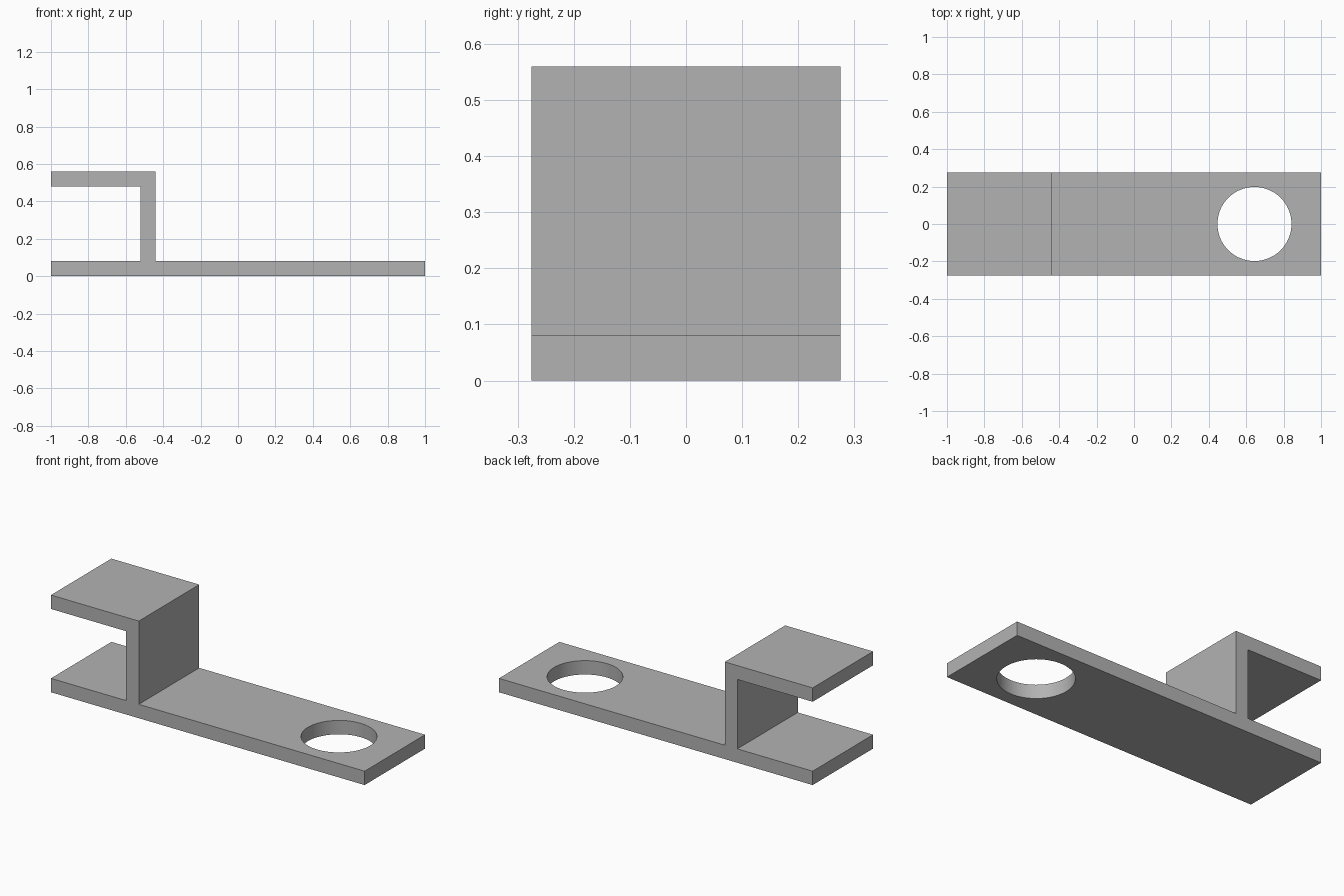
import bpy
import bmesh
import math

cube = bpy.data.objects.get("Cube")
if cube:
    bpy.data.objects.remove(cube, do_unlink=True)

WIDTH = 0.55      # depth along y
THICK = 0.08      # sheet thickness
HEIGHT = 0.56
WALL_X = -0.44    # outer face of the upright
HOLE_X, HOLE_R = 0.644, 0.198

grey = bpy.data.materials.new("plain grey")
grey.use_nodes = True
colour = (0.45, 0.45, 0.45, 1)
grey.diffuse_color = colour
grey.node_tree.nodes["Principled BSDF"].inputs["Base Color"].default_value = colour


def link_mesh(name, bm):
    bmesh.ops.recalc_face_normals(bm, faces=bm.faces)
    mesh = bpy.data.meshes.new(name)
    bm.to_mesh(mesh)
    bm.free()
    obj = bpy.data.objects.new(name, mesh)
    bpy.context.collection.objects.link(obj)
    mesh.materials.append(grey)
    return obj


# Side profile: base strip, upright wall and top flange in one outline
inner = WALL_X - THICK
profile = [(-1, 0), (1, 0), (1, THICK), (WALL_X, THICK), (WALL_X, HEIGHT),
           (-1, HEIGHT), (-1, HEIGHT - THICK), (inner, HEIGHT - THICK),
           (inner, THICK), (-1, THICK)]
bm = bmesh.new()
face = bm.faces.new([bm.verts.new((x, -WIDTH / 2, z)) for x, z in profile])
swept = bmesh.ops.extrude_face_region(bm, geom=[face])["geom"]
bmesh.ops.translate(bm, vec=(0, WIDTH, 0),
                    verts=[v for v in swept if isinstance(v, bmesh.types.BMVert)])
bracket = link_mesh("bracket", bm)

# Round hole through the long end of the base
bm = bmesh.new()
bmesh.ops.create_cone(bm, cap_ends=True, segments=64, radius1=HOLE_R,
                      radius2=HOLE_R, depth=THICK * 3)
cutter = link_mesh("hole_cutter", bm)
cutter.location = (HOLE_X, 0, THICK / 2)
cutter.hide_render = True
bpy.context.view_layer.update()

hole = bracket.modifiers.new("hole", "BOOLEAN")
hole.operation = "DIFFERENCE"
hole.solver = "EXACT"
hole.object = cutter

bpy.ops.object.select_all(action="DESELECT")
bracket.select_set(True)
bpy.context.view_layer.objects.active = bracket
bpy.ops.object.modifier_apply(modifier=hole.name)
bpy.data.objects.remove(cutter, do_unlink=True)

# Smooth hole wall, crisp sheet edges
bpy.ops.object.shade_smooth_by_angle(angle=math.radians(30))
